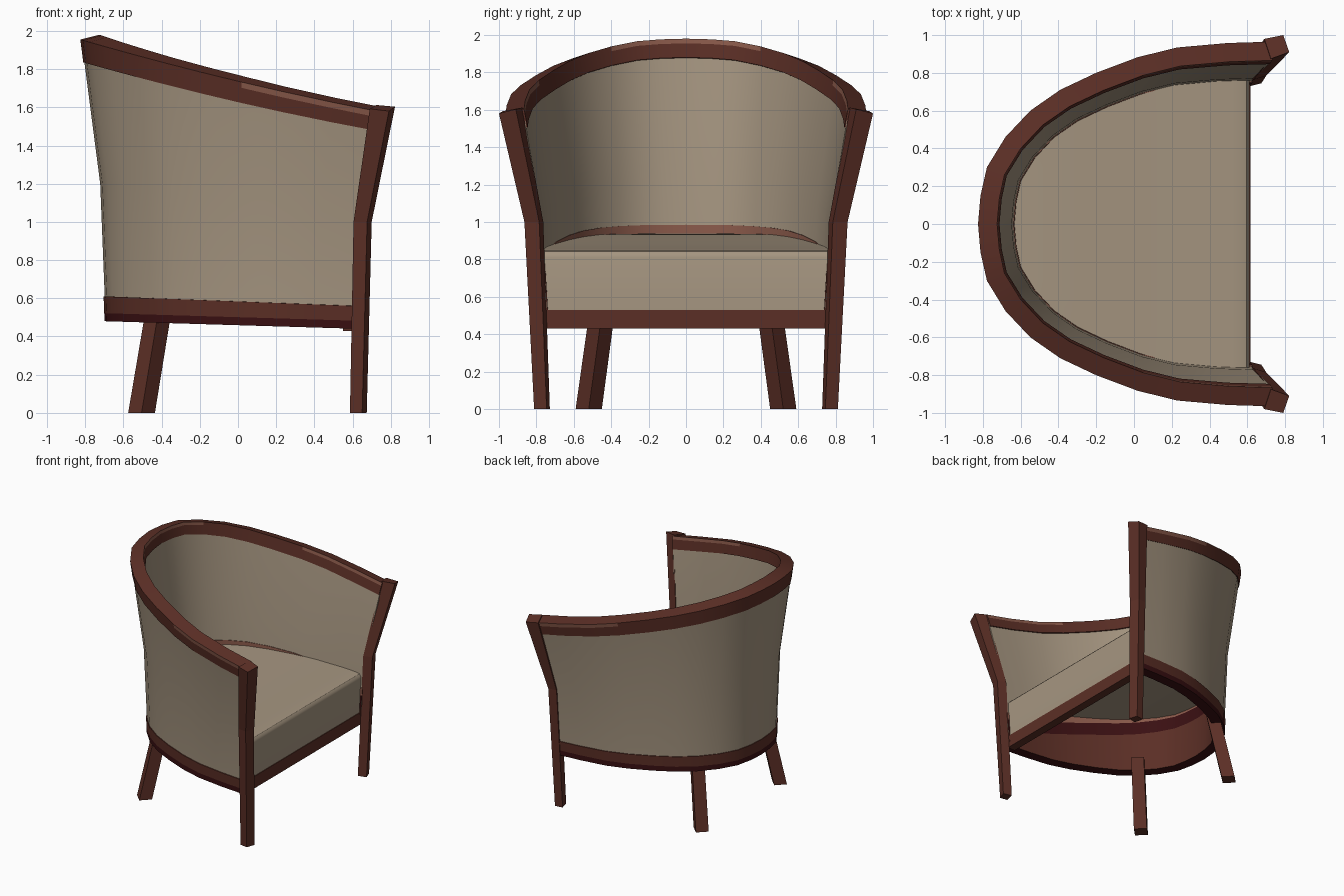
import bpy, bmesh, math
from mathutils import Vector

if "Cube" in bpy.data.objects:
    bpy.data.objects.remove(bpy.data.objects["Cube"])

def material(name, rgb):
    m = bpy.data.materials.new(name)
    m.diffuse_color = (*rgb, 1)
    m.use_nodes = True
    m.node_tree.nodes["Principled BSDF"].inputs["Base Color"].default_value = m.diffuse_color
    return m

WOOD = material("reddish brown wood", (0.105, 0.028, 0.019))
DARK = material("dark maroon wood", (0.042, 0.005, 0.006))
PALE = material("light worn wood", (0.25, 0.10, 0.068))
CLOTH = material("beige upholstery", (0.376, 0.301, 0.216))

def make(name, bm, mats, smooth=True, fix=True):
    if fix:
        bmesh.ops.recalc_face_normals(bm, faces=bm.faces)
    me = bpy.data.meshes.new(name)
    bm.to_mesh(me)
    bm.free()
    for m in mats:
        me.materials.append(m)
    ob = bpy.data.objects.new(name, me)
    bpy.context.collection.objects.link(ob)
    if smooth:
        bpy.ops.object.select_all(action='DESELECT')
        ob.select_set(True)
        bpy.context.view_layer.objects.active = ob
        bpy.ops.object.shade_smooth_by_angle(angle=math.radians(32))
    return ob

# plan of the U-shaped back at its top outer edge (half, back to front)
HALF = [(-.825, 0), (-.812, .15), (-.778, .30), (-.68, .46), (-.548, .60), (-.39, .71),
        (-.20, .80), (.02, .883), (.23, .935), (.50, .959), (.73, .966)]
PLAN = [Vector((x, -y)) for x, y in reversed(HALF[1:])] + [Vector(p) for p in HALF]

def inward(i):
    t = PLAN[min(i + 1, len(PLAN) - 1)] - PLAN[max(i - 1, 0)]
    n = Vector((t.y, -t.x)).normalized()
    return n if n.dot(Vector((.3, 0)) - PLAN[i]) > 0 else -n

def lerp(a, b, t):
    return a + (b - a) * t

class Station:
    """Heights and flare of the back at one point of the plan."""
    def __init__(self, i):
        self.p, self.n = PLAN[i], inward(i)
        self.u = u = (self.p.x + .825) / 1.58         # 0 back, 1 front
        self.top = 1.98 - .46 * u + .08 * u * u
        self.kink = 1.2 - .2 * u
        self.low = .48 - .04 * u
        self.lip = .985 - .06 * u - .2 * u * u

    def point(self, d, z):
        if z < self.kink:
            s = lerp(.842, .877, (z - self.low) / (self.kink - self.low))
        else:
            s = lerp(.877, 1, (z - self.kink) / (self.top - self.kink))
        q = self.p * s + self.n * d
        return (q.x, q.y, z)

STATIONS = [Station(i) for i in range(len(PLAN))]

def sweep(name, section, mats, rule=lambda j, p: 0):
    bm = bmesh.new()
    rings = [[bm.verts.new(s.point(d, z)) for d, z in section(s)] for s in STATIONS]
    n = len(rings[0])
    for k, (a, b) in enumerate(zip(rings, rings[1:])):
        middle = (PLAN[k] + PLAN[k + 1]) / 2
        for j in range(n):
            f = bm.faces.new((a[j], a[(j + 1) % n], b[(j + 1) % n], b[j]))
            f.material_index = rule(j, middle)
    bm.faces.new(rings[0])
    bm.faces.new(rings[-1])
    return make(name, bm, mats)

# top rail, with worn strips near the upper edges of the arms and back
def worn(j, p):
    arm, back = p.x > .1, p.x < -.7
    return 1 if (j == 1 and arm) or (j == 3 and (arm or back)) else 0

sweep("top_rail", lambda s: [(-.004, s.top - .145 + .02 * s.u), (-.004, s.top - .055),
                             (-.004, s.top - .025), (.1, s.top), (.1, s.top - .025),
                             (.1, s.top - .1)], [WOOD, PALE], worn)

# upholstered back
sweep("back_upholstery", lambda s: [(.002, s.low + .1), (.002, s.kink), (.002, s.top - .06),
                                    (.094, s.top - .06), (.076, s.kink), (.074, s.low + .1)], [CLOTH])

# curved bottom rail: maroon lower edge, tall inner face with a worn lip above the seat
sweep("bottom_rail", lambda s: [(-.004, s.low + .13 - .012 * s.u), (-.004, s.low + .042), (-.004, s.low),
                                (.08, s.low), (.08, s.lip - .17), (.08, s.lip - .065), (.08, s.lip),
                                (.06, s.lip), (.06, s.low + .13)],
      [WOOD, DARK, PALE], lambda j, p: {1: 1, 2: 1, 4: 1, 5: 2, 6: 2}.get(j, 0))

def loft(name, rings, mat):
    bm = bmesh.new()
    vs = [[bm.verts.new(c) for c in r] for r in rings]
    n = len(vs[0])
    for a, b in zip(vs, vs[1:]):
        for j in range(n):
            bm.faces.new((a[j], a[(j + 1) % n], b[(j + 1) % n], b[j]))
    bm.faces.new(vs[0])
    bm.faces.new(vs[-1])
    return make(name, bm, [mat], smooth=False)

# front posts and splayed back legs, mirrored left and right
for side, k in (("left", -1), ("right", 1)):
    loft("front_post_" + side, [
        [(.65, k * .812, 0), (.674, k * .745, 0), (.605, k * .728, 0), (.586, k * .802, 0)],
        [(.676, k * .864, 1), (.70, k * .785, 1), (.63, k * .763, 1), (.605, k * .856, 1)],
        [(.79, k * 1.0, 1.58), (.822, k * .91, 1.603), (.725, k * .875, 1.612), (.69, k * .98, 1.592)]], WOOD)

    def diamond(x, y, z, r):
        return [(x + r * math.cos(a), k * (y + r * math.sin(a)), z)
                for a in (math.radians(d) for d in (0, 90, 180, 270))]
    loft("back_leg_" + side, [diamond(-.505, .52, 0, .07), diamond(-.412, .443, .56, .068)], WOOD)

# straight rail under the seat front
loft("front_rail", [[(.55, y, .43), (.618, y, .43), (.618, y, .53), (.55, y, .53)]
                    for y in (-.76, .76)], WOOD)

# seat: sloping top that rolls over into the front face
mid = len(PLAN) // 2
EDGE = [s.point(.07, .86)[:2] for s in STATIONS[mid:]]

def half_width(x):
    for (x0, y0), (x1, y1) in zip(EDGE, EDGE[1:]):
        if x <= x1:
            return lerp(y0, y1, max(0, (x - x0) / (x1 - x0)))
    return EDGE[-1][1]

def seat_height(x):
    for x0, z0, x1, z1 in ((-.8, .94, -.45, .935), (-.45, .935, -.2, .912),
                           (-.2, .912, .15, .874), (.15, .874, .6, .85)):
        if x <= x1:
            return lerp(z0, z1, (x - x0) / (x1 - x0))

PROFILE = [(x, seat_height(x)) for x, y in EDGE if x < .5]
PROFILE += [(.52, .854), (.57, .85), (.595, .843), (.608, .828), (.612, .81), (.612, .52)]
bm = bmesh.new()
COLS = 8
rows = []
for x, z in PROFILE:
    w = max(half_width(x), .01)
    rows.append([bm.verts.new((x, w * (2 * c / COLS - 1), z)) for c in range(COLS + 1)])
for a, b in zip(rows, rows[1:]):
    for c in range(COLS):
        bm.faces.new((a[c], b[c], b[c + 1], a[c + 1]))
make("seat", bm, [CLOTH], fix=False)
